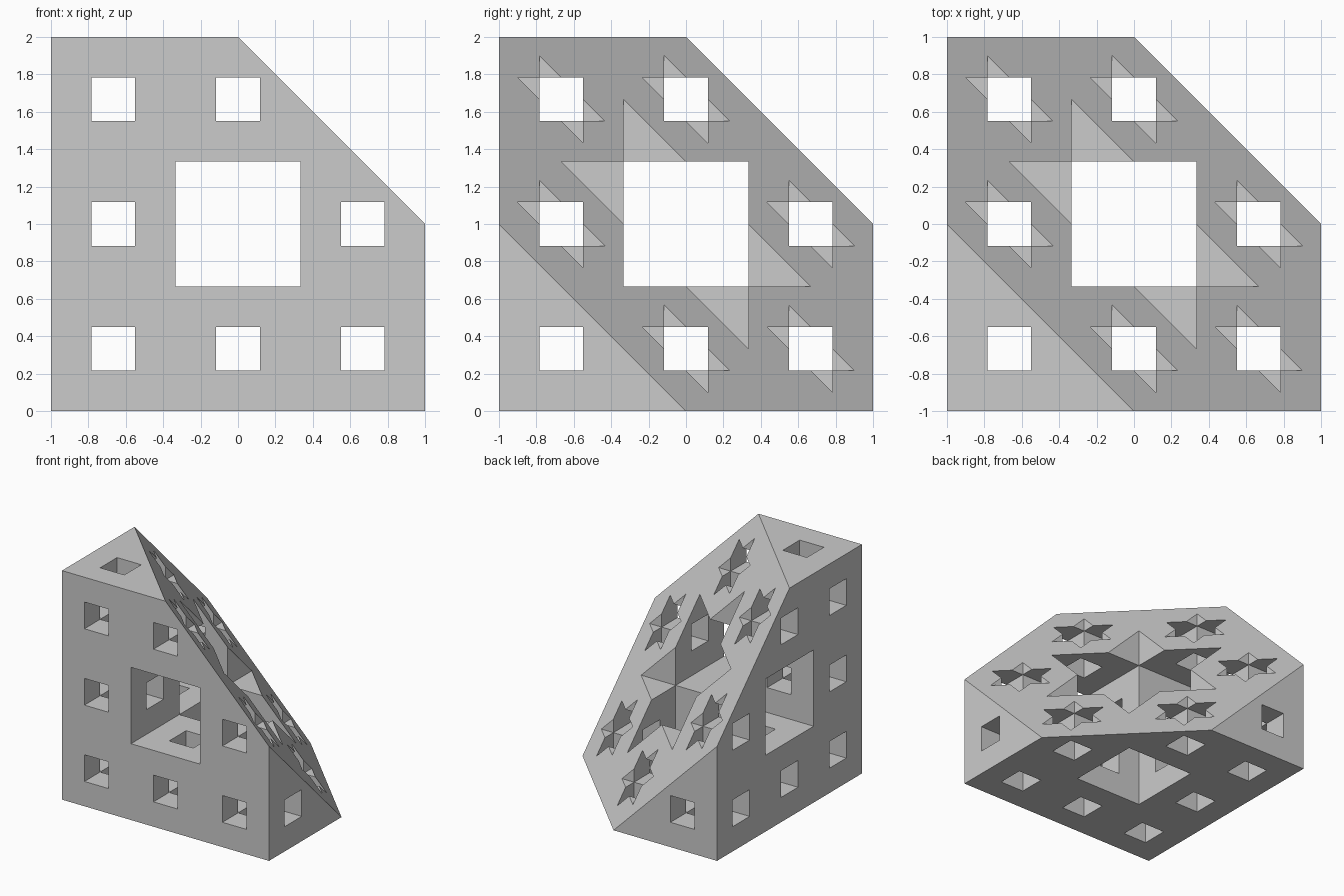
import bpy
import bmesh
from itertools import product
from mathutils import Matrix, Vector

cube = bpy.data.objects.get("Cube")
if cube:
    bpy.data.objects.remove(cube, do_unlink=True)

# One plain grey material
grey = bpy.data.materials.new("plain grey")
grey.use_nodes = True
colour = (0.6, 0.6, 0.6, 1)
grey.diffuse_color = colour
grey.node_tree.nodes["Principled BSDF"].inputs["Base Color"].default_value = colour

# Grid lines along each axis: three blocks, each with a narrow central slot
SLOT = 0.1167
lines = [-1.0]
for centre in (-2 / 3, 0, 2 / 3):
    lines += [centre - SLOT, centre + SLOT, centre + 1 / 3]
lines[-1] = 1.0


def is_solid(cell):
    """A cell is open where a large or small square tunnel runs through it."""
    large = sum(i // 3 == 1 for i in cell)
    small = sum(i % 3 == 1 for i in cell)
    return large < 2 and small < 2


def inside(p):
    """True when a point lies in the material left below the slanted cut."""
    if p.x + p.y + p.z > 0 or max(map(abs, p)) > 1:
        return False
    return is_solid([sum(v > line for line in lines[1:-1]) for v in p])


# Solid cells
bm = bmesh.new()
for cell in product(range(9), repeat=3):
    if is_solid(cell):
        low = Vector([lines[i] for i in cell])
        high = Vector([lines[i + 1] for i in cell])
        if sum(low) < 0:
            place = Matrix.Translation((low + high) / 2) @ Matrix.Diagonal((high - low).to_4d())
            bmesh.ops.create_cube(bm, size=1, matrix=place)

# Slanted cut from corner to corner, capped
bmesh.ops.bisect_plane(bm, geom=bm.verts[:] + bm.edges[:] + bm.faces[:], dist=1e-6,
                       plane_co=(0, 0, 0), plane_no=(1, 1, 1), clear_outer=True)
bmesh.ops.holes_fill(bm, edges=[e for e in bm.edges if e.is_boundary], sides=0)
bmesh.ops.recalc_face_normals(bm, faces=bm.faces[:])

# Keep only the outer skin
bm.normal_update()
hidden = [f for f in bm.faces if inside(f.calc_center_median() + f.normal * 1e-4)]
bmesh.ops.delete(bm, geom=hidden, context='FACES')
bmesh.ops.remove_doubles(bm, verts=bm.verts[:], dist=1e-5)
bmesh.ops.translate(bm, verts=bm.verts[:], vec=(0, 0, 1))

mesh = bpy.data.meshes.new("half_sponge")
bm.to_mesh(mesh)
bm.free()
mesh.materials.append(grey)
sponge = bpy.data.objects.new("half_sponge", mesh)
bpy.context.collection.objects.link(sponge)
